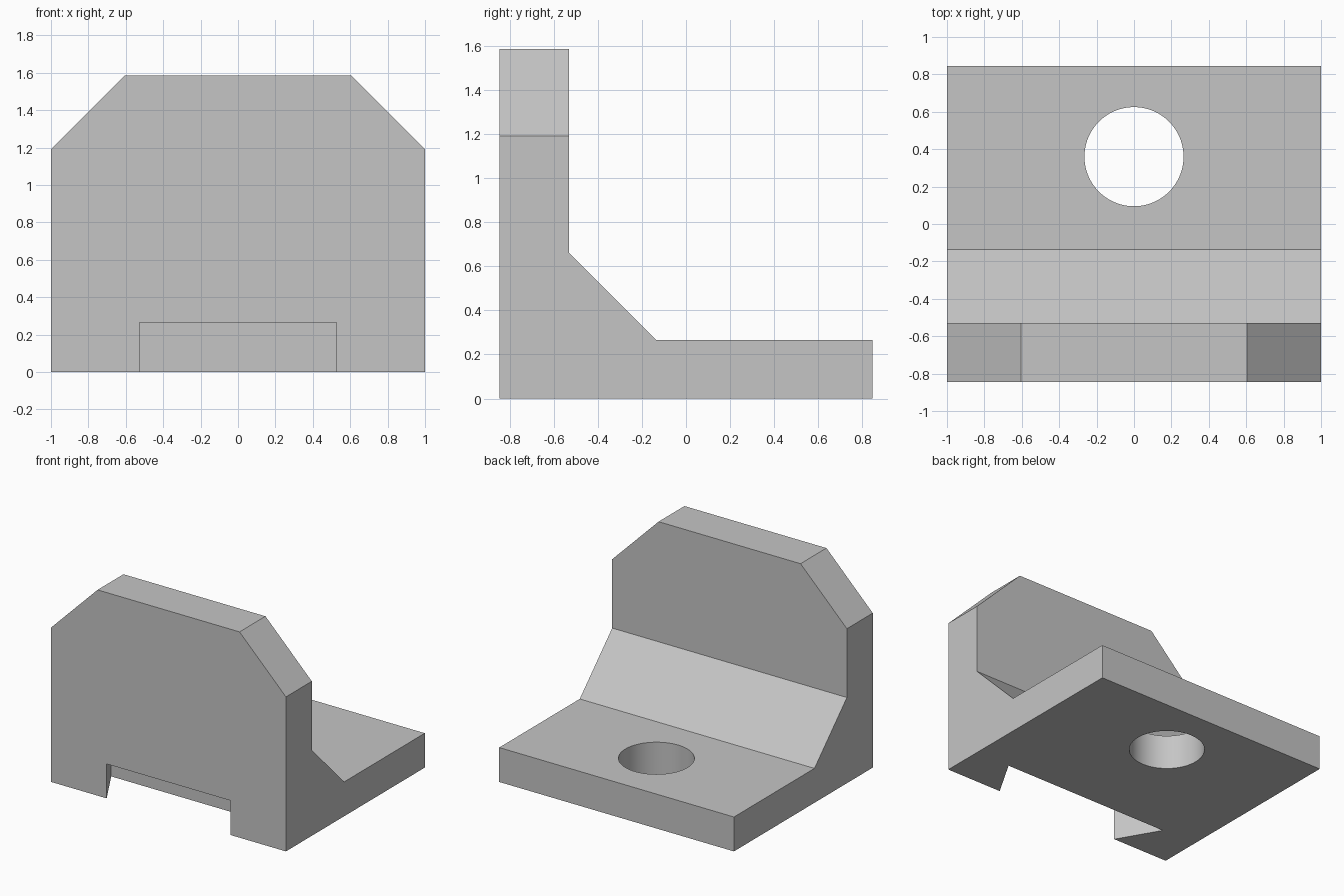
import bpy, bmesh
from mathutils import Vector

cube = bpy.data.objects.get("Cube")
if cube:
    bpy.data.objects.remove(cube, do_unlink=True)

grey = bpy.data.materials.new("plain grey")
grey.use_nodes = True
colour = (0.56, 0.56, 0.56, 1)
grey.diffuse_color = colour
grey.node_tree.nodes["Principled BSDF"].inputs["Base Color"].default_value = colour


def prism(name, points, sweep, trims=()):
    """Extrude a closed outline, then trim it with (point, normal) planes."""
    bm = bmesh.new()
    face = bm.faces.new([bm.verts.new(p) for p in points])
    grown = bmesh.ops.extrude_face_region(bm, geom=[face])["geom"]
    verts = [g for g in grown if isinstance(g, bmesh.types.BMVert)]
    bmesh.ops.translate(bm, verts=verts, vec=Vector(sweep))
    for point, normal in trims:
        geom = bm.verts[:] + bm.edges[:] + bm.faces[:]
        cut = bmesh.ops.bisect_plane(bm, geom=geom, plane_co=point,
                                     plane_no=normal, clear_outer=True)["geom_cut"]
        edges = [g for g in cut if isinstance(g, bmesh.types.BMEdge)]
        bmesh.ops.holes_fill(bm, edges=edges)
    bmesh.ops.recalc_face_normals(bm, faces=bm.faces)
    mesh = bpy.data.meshes.new(name)
    bm.to_mesh(mesh)
    bm.free()
    mesh.materials.append(grey)
    obj = bpy.data.objects.new(name, mesh)
    bpy.context.collection.objects.link(obj)
    return obj


# Angle bracket: side profile swept across the width, top corners cut at 45 degrees
profile = [(-0.845, 0), (0.845, 0), (0.845, 0.265), (-0.135, 0.265),
           (-0.53, 0.66), (-0.53, 1.585), (-0.845, 1.585)]
corners = [((s, 0, 1.19), (s, 0, 1)) for s in (-1, 1)]
bracket = prism("angle_bracket", [(-1, y, z) for y, z in profile], (2, 0, 0), corners)

# Dovetail slot, wider towards the inside, open at the front and underneath
side = [(0.527, -1), (0.527, -0.845), (0.71, -0.53)]
outline = side + [(-x, y) for x, y in reversed(side)]
slot = prism("dovetail_cutter", [(x, y, -0.2) for x, y in outline], (0, 0, 0.465))

# Round hole through the base plate
bpy.ops.mesh.primitive_cylinder_add(vertices=96, radius=0.265, depth=1,
                                    location=(0, 0.36, 0.1))
hole = bpy.context.object
hole.name = "hole_cutter"
hole.data.materials.append(grey)

bpy.ops.object.select_all(action='DESELECT')
bracket.select_set(True)
bpy.context.view_layer.objects.active = bracket
for cutter in (slot, hole):
    cutter.hide_render = True
    mod = bracket.modifiers.new(cutter.name, 'BOOLEAN')
    mod.operation = 'DIFFERENCE'
    mod.solver = 'EXACT'
    mod.object = cutter
    bpy.ops.object.modifier_apply(modifier=mod.name)
    bpy.data.objects.remove(cutter, do_unlink=True)

# Smooth hole wall, crisp edges elsewhere
bpy.ops.object.shade_smooth_by_angle()
